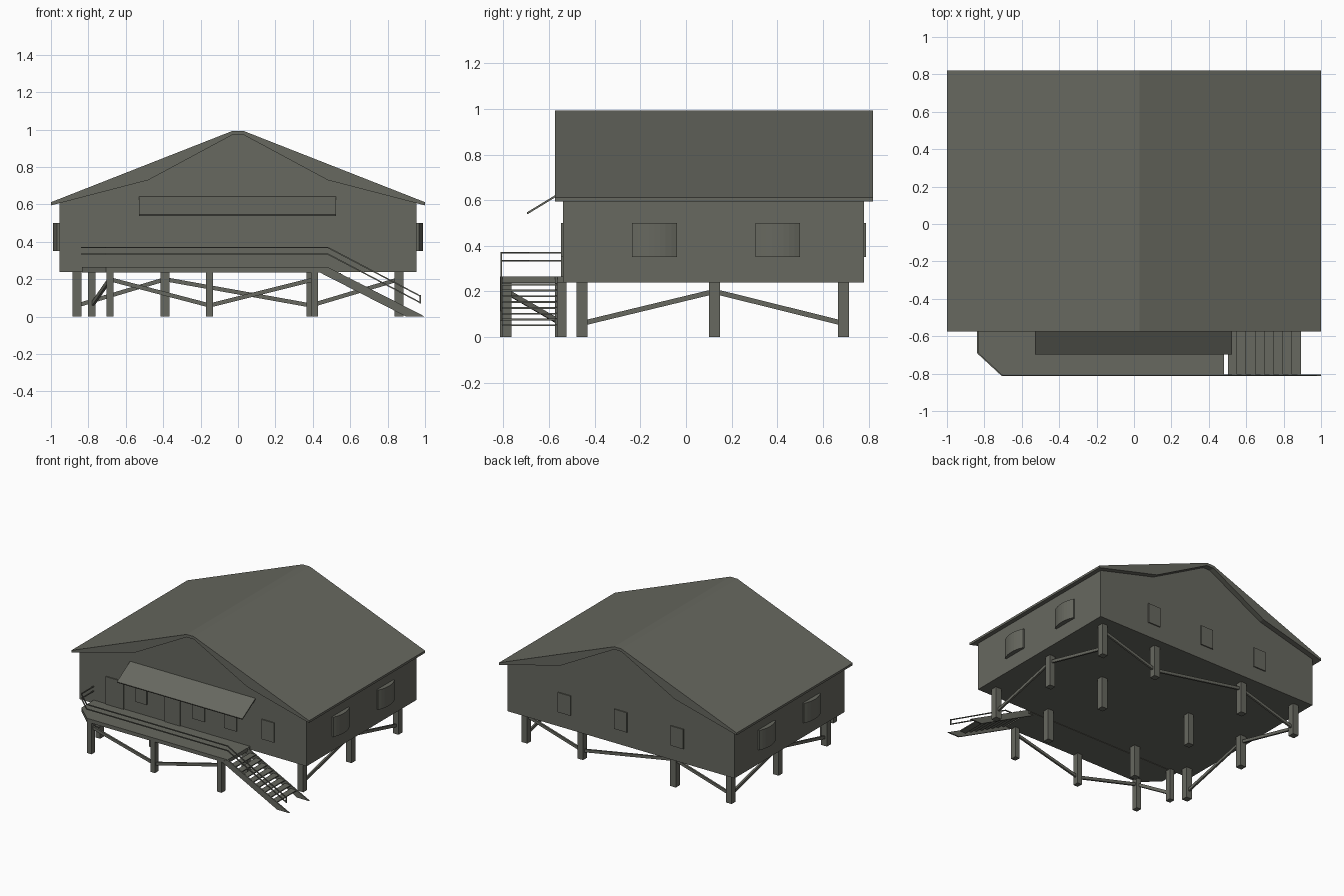
import bpy, math
from mathutils import Vector

cube = bpy.data.objects.get("Cube")
if cube:
    bpy.data.objects.remove(cube, do_unlink=True)

paint = bpy.data.materials.new("olive_grey")
paint.use_nodes = True
paint.diffuse_color = (0.135, 0.138, 0.115, 1)
paint.node_tree.nodes["Principled BSDF"].inputs["Base Color"].default_value = paint.diffuse_color


def make(name, verts, faces):
    mesh = bpy.data.meshes.new(name)
    mesh.from_pydata(verts, [], faces)
    mesh.materials.append(paint)
    obj = bpy.data.objects.new(name, mesh)
    bpy.context.collection.objects.link(obj)
    # Make every face point outward
    import bmesh
    bm = bmesh.new()
    bm.from_mesh(mesh)
    bmesh.ops.recalc_face_normals(bm, faces=bm.faces)
    bm.to_mesh(mesh)
    bm.free()
    return obj


def prism(name, profile, low, high, axis):
    """Extrude a 2D profile along axis 'x', 'y' or 'z'."""
    place = {"x": lambda p, t: (t, p[0], p[1]),
             "y": lambda p, t: (p[0], t, p[1]),
             "z": lambda p, t: (p[0], p[1], t)}[axis]
    n = len(profile)
    verts = [place(p, t) for t in (low, high) for p in profile]
    faces = [list(range(n)), list(range(n, 2 * n))]
    faces += [[i, (i + 1) % n, n + (i + 1) % n, n + i] for i in range(n)]
    return make(name, verts, faces)


def box(name, x0, x1, y0, y1, z0, z1):
    return prism(name, [(x0, y0), (x1, y0), (x1, y1), (x0, y1)], z0, z1, "z")


def beam(name, a, b, width, height):
    """Rectangular bar between two points, its width kept horizontal."""
    a, b = Vector(a), Vector(b)
    d = (b - a).normalized()
    side = d.cross(Vector((0, 0, 1))).normalized()
    up = side.cross(d)
    ring = [side * (sx * width / 2) + up * (sz * height / 2)
            for sx, sz in ((-1, -1), (1, -1), (1, 1), (-1, 1))]
    verts = [p + r for p in (a, b) for r in ring]
    faces = [[0, 1, 2, 3], [4, 5, 6, 7]]
    faces += [[i, (i + 1) % 4, 4 + (i + 1) % 4, 4 + i] for i in range(4)]
    return make(name, verts, faces)


def mirrored(half):
    return half + [(-x, z) for x, z in reversed(half)]


# House body with gable ends
BACK, FRONT, SIDE, FLOOR = 0.78, -0.54, 0.955, 0.24
prism("house_walls", mirrored([(SIDE, FLOOR), (SIDE, 0.612), (0.48, 0.735), (0.03, 0.977)]),
      FRONT, BACK, "y")

# Roof, deeper at mid slope than at the eaves and ridge
under = [(-0.03, 0.972), (-0.48, 0.73), (-1, 0.595)]
over = [(-1, 0.612), (-0.03, 0.993)]
right_side = [(-x, z) for x, z in reversed(under + over)]
prism("roof", under + over + right_side, -0.575, 0.82, "y")

# Porch awning
prism("porch_awning", [(-0.695, 0.538), (-0.54, 0.632), (-0.54, 0.642), (-0.698, 0.546)],
      -0.53, 0.525, "x")

# Doors and windows on the front and back walls
for name, x, w, z0, z1 in [("front_door", -0.655, 0.15, 0.265, 0.475),
                           ("porch_door", -0.17, 0.13, 0.265, 0.5),
                           ("front_window", -0.435, 0.1, 0.35, 0.5),
                           ("front_window", 0.05, 0.1, 0.35, 0.5),
                           ("front_window", 0.318, 0.105, 0.35, 0.5),
                           ("front_window", 0.633, 0.105, 0.35, 0.5)]:
    box(name, x - w / 2, x + w / 2, FRONT - 0.008, FRONT, z0, z1)
for x in (-0.475, 0, 0.475):
    box("back_window", x - 0.053, x + 0.053, BACK, BACK + 0.008, 0.35, 0.5)

# Bowed windows on both side walls
for s in (-1, 1):
    for y in (-0.138, 0.402):
        bow = [(s * SIDE, y - 0.098)]
        for i in range(9):
            t = -1 + i / 4
            bow.append((s * (SIDE + 0.012 + 0.022 * (1 - t * t)), y + 0.098 * t))
        bow.append((s * SIDE, y + 0.098))
        prism("side_window", bow, 0.35, 0.5, "z")

# Stilts under the house
COLS, ROWS = (-0.86, -0.39, 0.39, 0.86), (-0.455, 0.125, 0.69)
for x in COLS:
    for y in ROWS:
        box("house_post", x - 0.024, x + 0.024, y - 0.024, y + 0.024, 0, FLOOR)

# Zigzag braces along the sides and back
LOW, HIGH = 0.06, 0.2


def zigzag(name, points, start_low):
    for i in range(len(points) - 1):
        za, zb = (LOW, HIGH) if (i % 2 == 0) == start_low else (HIGH, LOW)
        beam(name, (*points[i], za), (*points[i + 1], zb), 0.014, 0.022)


for x in (COLS[0], COLS[-1]):
    zigzag("side_brace", [(x, y) for y in ROWS], True)
zigzag("back_brace", [(x, ROWS[-1]) for x in COLS], True)

# Porch deck with a clipped corner, its posts and braces
edge = [(-0.835, FRONT), (-0.835, -0.69), (-0.705, -0.81), (0.48, -0.81)]
prism("porch_deck", edge + [(0.48, FRONT)], 0.237, 0.265, "z")
porch_posts = [(-0.782, -0.545), (-0.685, -0.787), (-0.152, -0.787), (0.41, -0.787)]
for x, y in porch_posts:
    box("porch_post", x - 0.019, x + 0.019, y - 0.022, y + 0.022, 0, FLOOR)
zigzag("porch_brace", porch_posts, True)

# Stairs
stringer = [(0.43, 0.24), (0.48, 0.265), (1, 0), (0.9, 0)]
for y in (-0.81, -0.57):
    prism("stair_stringer", stringer, y - 0.004, y + 0.006, "y")
for i in range(8):
    x, z = 0.502 + 0.049 * i, 0.226 - 0.0255 * i
    box("stair_tread", x, x + 0.049, -0.806, -0.566, z, z + 0.008)

# Handrails along the porch edge and down the stairs
for top in (0.37, 0.335):
    path = [(x, y, top) for x, y in edge] + [(0.975, -0.81, top - 0.26)]
    for a, b in zip(path, path[1:]):
        beam("handrail", a, b, 0.007, 0.007)
box("rail_end", 0.971, 0.978, -0.814, -0.807, 0.07, 0.115)
